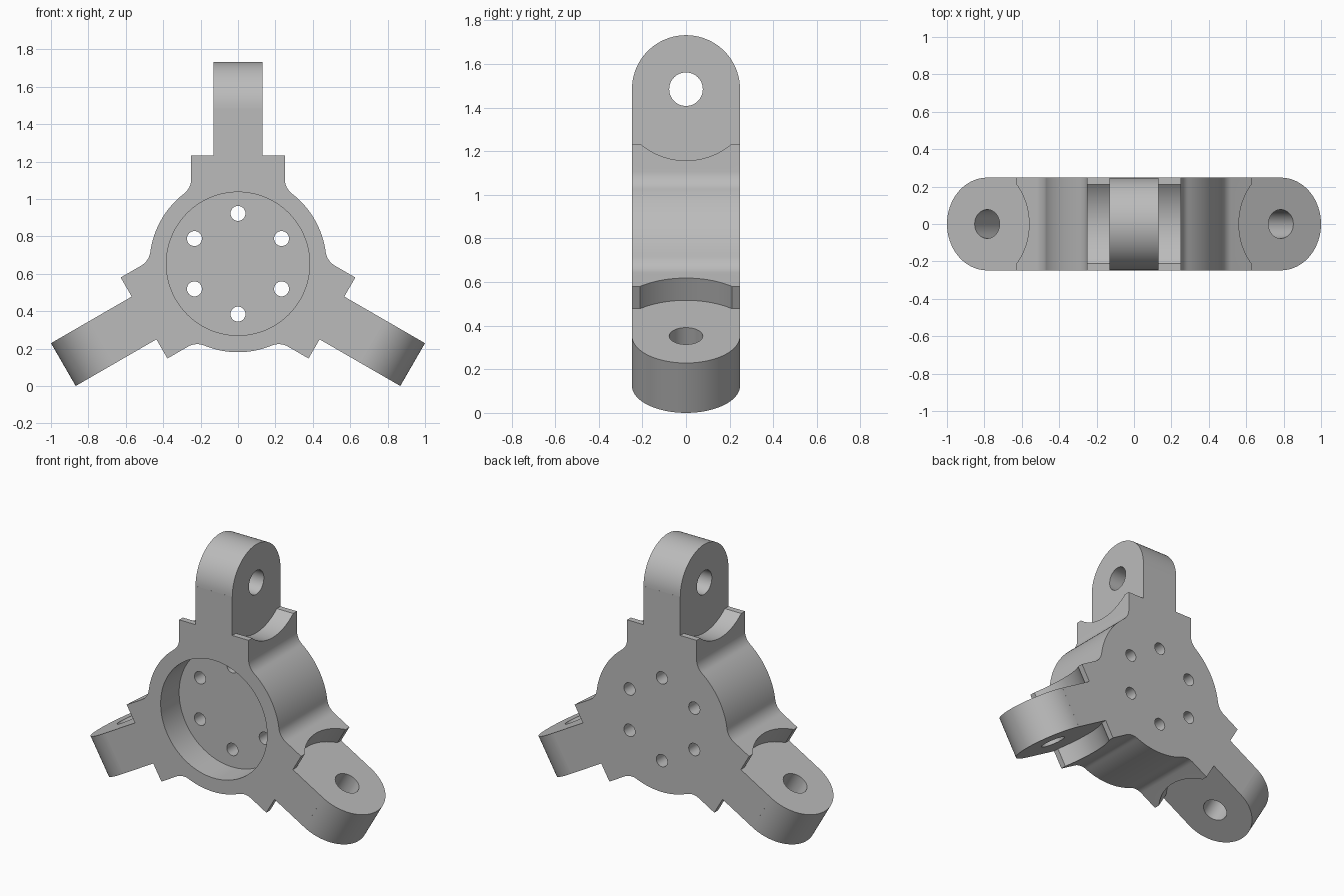
import bpy, bmesh
from math import sin, cos, pi, radians, sqrt, atan2, degrees
from mathutils import Matrix, Vector

if "Cube" in bpy.data.objects:
    bpy.data.objects.remove(bpy.data.objects["Cube"])

HUB_Z = 0.6535      # centre of the hub
HALF = 0.248        # half thickness along y
HUB_R = 0.473
BLOCK_W = 0.25      # half width of the shoulder block
BLOCK_TOP = 0.58
LUG_W = 0.132       # half width of the lug
TIP = 1.0785
PIN = TIP - HALF    # distance of the pin hole from the hub centre
FILLET = 0.1
SCOOP_R = 0.327

grey = bpy.data.materials.new("grey metal")
grey.use_nodes = True
grey.diffuse_color = (0.5, 0.5, 0.5, 1)
grey.node_tree.nodes["Principled BSDF"].inputs["Base Color"].default_value = (0.5, 0.5, 0.5, 1)


def arc(cx, cy, r, start, end, n):
    steps = [radians(start + (end - start) * i / n) for i in range(n + 1)]
    return [(cx + r * cos(t), cy + r * sin(t)) for t in steps]


def prism(name, points, push):
    """Extrude a closed loop of 3D points along a vector."""
    bm = bmesh.new()
    face = bm.faces.new([bm.verts.new(p) for p in points])
    out = bmesh.ops.extrude_face_region(bm, geom=[face])
    moved = [v for v in out["geom"] if isinstance(v, bmesh.types.BMVert)]
    bmesh.ops.translate(bm, verts=moved, vec=push)
    bmesh.ops.recalc_face_normals(bm, faces=bm.faces)
    mesh = bpy.data.meshes.new(name)
    bm.to_mesh(mesh)
    bm.free()
    mesh.materials.append(grey)
    obj = bpy.data.objects.new(name, mesh)
    bpy.context.collection.objects.link(obj)
    return obj


def front_prism(name, loop, y0, y1):
    return prism(name, [(x, y0, z) for x, z in loop], (0, y1 - y0, 0))


def side_prism(name, loop, x0, x1, turn):
    obj = prism(name, [(x0, y, r) for y, r in loop], (x1 - x0, 0, 0))
    obj.data.transform(Matrix.Translation((0, 0, HUB_Z)) @ Matrix.Rotation(turn, 4, "Y"))
    return obj


# Hub outline with three wide arms and filleted roots
fillet_z = sqrt((HUB_R + FILLET) ** 2 - (BLOCK_W + FILLET) ** 2)
lean = degrees(atan2(fillet_z, BLOCK_W + FILLET))
root = arc(BLOCK_W + FILLET, fillet_z, FILLET, 180, 180 + lean, 10)
rim = arc(0, 0, HUB_R, lean, lean - 2 * (lean - 30), 24)[1:-1]
sector = [(-x, z) for x, z in reversed(root)]
sector += [(-BLOCK_W, TIP), (BLOCK_W, TIP)] + root + rim
outline = []
for k in range(3):
    c, s = cos(k * 2 * pi / 3), sin(k * 2 * pi / 3)
    outline += [(x * c + z * s, HUB_Z - x * s + z * c) for x, z in sector]
hub = front_prism("three_arm_hub", outline, -HALF, HALF)

# Round recess in the front and bolt holes through its floor
cutters = [front_prism("recess_cutter", arc(0, HUB_Z, 0.383, 0, 357, 119), -0.5, -HALF + 0.19)]
for k in range(6):
    a = radians(30 + 60 * k)
    hole = arc(0.269 * cos(a), HUB_Z + 0.269 * sin(a), 0.04, 0, 348.75, 31)
    cutters.append(front_prism("bolt_hole_cutter", hole, -0.4, 0.4))

# Lugs: narrowed sides with scooped shoulders, round tips and pin holes
reach = degrees(atan2(PIN - BLOCK_TOP, sqrt(SCOOP_R ** 2 - (PIN - BLOCK_TOP) ** 2)))
scoop = [(-0.4, 1.3), (-0.4, BLOCK_TOP)]
scoop += arc(0, PIN, SCOOP_R, 180 + reach, 360 - reach, 32)
scoop += [(0.4, BLOCK_TOP), (0.4, 1.3)]
tip = [(-0.4, 1.3), (-0.4, PIN)] + arc(0, PIN, HALF - 0.0003, 180, 0, 48) + [(0.4, PIN), (0.4, 1.3)]
pin = arc(0, PIN, 0.077, 0, 352.5, 47)
for k in range(3):
    turn = k * 2 * pi / 3
    for side in (-1, 1):
        cutters.append(side_prism("scoop_cutter", scoop, side * LUG_W, side * 0.4, turn))
    cutters.append(side_prism("tip_cutter", tip, -0.35, 0.35, turn))
    cutters.append(side_prism("pin_hole_cutter", pin, -0.3, 0.3, turn))

# Cut everything out of the hub, then drop the cutters
bpy.context.view_layer.objects.active = hub
hub.select_set(True)
for cutter in cutters:
    cutter.hide_render = True
    mod = hub.modifiers.new("cut", "BOOLEAN")
    mod.operation = "DIFFERENCE"
    mod.solver = "EXACT"
    mod.object = cutter
    bpy.ops.object.modifier_apply(modifier=mod.name)
    bpy.data.objects.remove(cutter)

bpy.ops.object.shade_smooth_by_angle(angle=radians(30))
